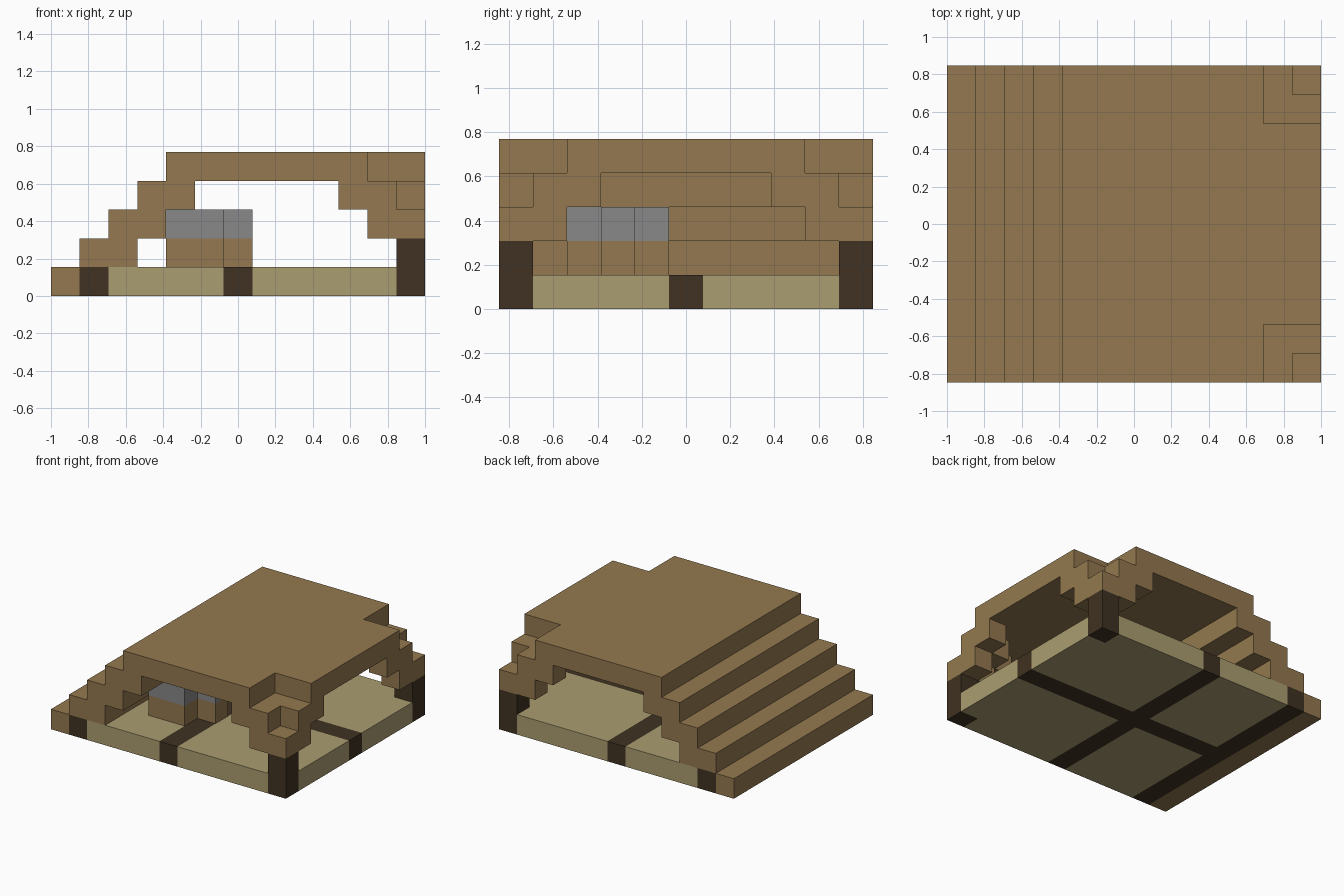
import bpy
import bmesh

cube = bpy.data.objects.get("Cube")
if cube:
    bpy.data.objects.remove(cube, do_unlink=True)

# Everything sits on a grid of equal blocks
NX, NY = 13, 11
U = 2 / NX


def material(name, rgb):
    m = bpy.data.materials.new(name)
    m.use_nodes = True
    m.diffuse_color = (*rgb, 1)
    m.node_tree.nodes["Principled BSDF"].inputs["Base Color"].default_value = (*rgb, 1)
    return m


WOOD = material("brown_wood", (0.296, 0.191, 0.080))
PLANK = material("pale_planks", (0.407, 0.337, 0.165))
DARK = material("dark_beam", (0.051, 0.032, 0.016))
STONE = material("grey_stone", (0.246, 0.246, 0.246))


def prism(name, outline, low, high, mat, along="z", mirror=False):
    """Extrude a grid outline between two levels, along z or along y."""
    bm = bmesh.new()
    rings = []
    for level in (low, high):
        ring = []
        for a, b in outline:
            x, y, z = (a, b, level) if along == "z" else (a, level, b)
            if mirror:
                y = NY - y
            ring.append(bm.verts.new(((x - NX / 2) * U, (y - NY / 2) * U, z * U)))
        bm.faces.new(ring)
        rings.append(ring)
    n = len(outline)
    for i in range(n):
        j = (i + 1) % n
        bm.faces.new((rings[0][i], rings[0][j], rings[1][j], rings[1][i]))
    bmesh.ops.recalc_face_normals(bm, faces=bm.faces)
    mesh = bpy.data.meshes.new(name)
    bm.to_mesh(mesh)
    bm.free()
    mesh.materials.append(mat)
    obj = bpy.data.objects.new(name, mesh)
    bpy.context.collection.objects.link(obj)
    return obj


def rect(x0, y0, x1, y1):
    return [(x0, y0), (x1, y0), (x1, y1), (x0, y1)]


# Floor beams: edge beam beside the stair, and a cross
prism("edge_beam", rect(1, 0, 2, NY), 0, 1, DARK)
prism("cross_beam", [(2, 5), (6, 5), (6, 0), (7, 0), (7, 5), (13, 5),
                     (13, 6), (7, 6), (7, 11), (6, 11), (6, 6), (2, 6)], 0, 1, DARK)

# Lower step and the hollow staircase above it
prism("bottom_step", rect(0, 0, 1, NY), 0, 1, WOOD)
profile = [(1, 1), (3, 1), (3, 2), (4, 2), (4, 3), (5, 3), (5, 4),
           (3, 4), (3, 3), (2, 3), (2, 2), (1, 2)]
prism("staircase", profile, 0, NY, WOOD, along="y")

# Roof slab with two notched corners
prism("roof", [(4, 0), (11, 0), (11, 2), (13, 2), (13, 9), (11, 9), (11, 11), (4, 11)],
      4, 5, WOOD)

# Parts repeated on both sides
lower = [(11, 0), (13, 0), (13, 2), (12, 2), (12, 1), (11, 1)]
upper = [(10, 0), (12, 0), (12, 1), (13, 1), (13, 3), (12, 3),
         (12, 2), (11, 2), (11, 1), (10, 1)]
notched_panel = [(7, 0), (12, 0), (12, 1), (13, 1), (13, 5), (7, 5)]
for side, flip in (("front", False), ("back", True)):
    prism(side + "_small_floor_panel", rect(2, 0, 6, 5), 0, 1, PLANK, mirror=flip)
    prism(side + "_large_floor_panel", notched_panel, 0, 1, PLANK, mirror=flip)
    prism(side + "_corner_post", rect(12, 0, 13, 1), 0, 2, DARK, mirror=flip)
    prism(side + "_lower_bracket", lower, 2, 3, WOOD, mirror=flip)
    prism(side + "_upper_bracket", upper, 3, 4, WOOD, mirror=flip)

# Block under the stair with a stone top
counter = [(4, 2), (6, 2), (6, 3), (7, 3), (7, 4), (6, 4), (6, 5), (4, 5)]
prism("counter_base", counter, 1, 2, WOOD)
prism("counter_top", counter, 2, 3, STONE)
